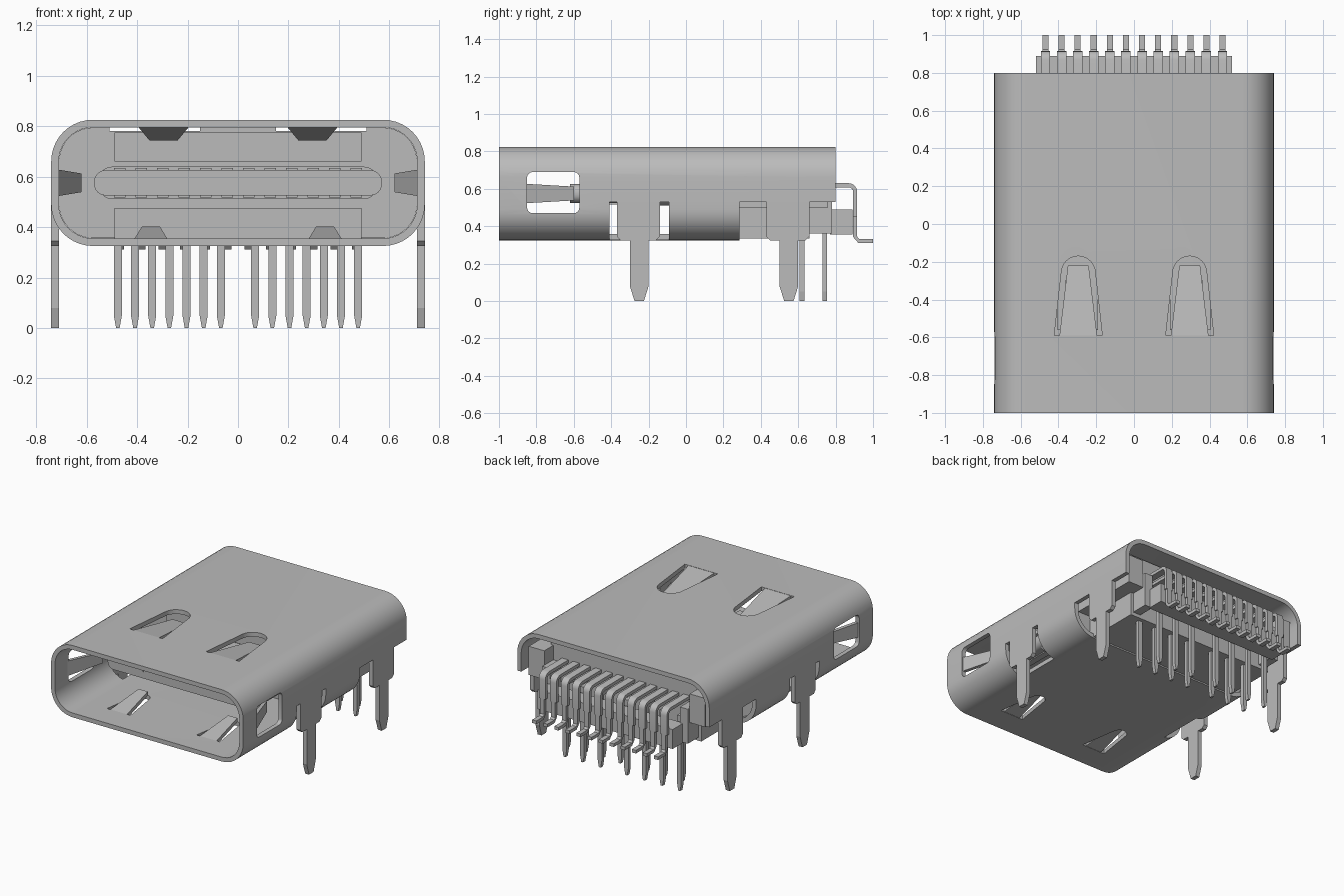
import bpy, bmesh, math

if "Cube" in bpy.data.objects:
    bpy.data.objects.remove(bpy.data.objects["Cube"])

grey = bpy.data.materials.new("light grey")
grey.use_nodes = True
COLOUR = (0.5, 0.5, 0.5, 1)
grey.diffuse_color = COLOUR
grey.node_tree.nodes["Principled BSDF"].inputs["Base Color"].default_value = COLOUR

FRONT, BACK, MID_Z = -1.0, 0.8, 0.575
HALF_W, HALF_H, WALL = 0.74, 0.25, 0.03


def prism(name, points, axis, a, b):
    """Extrude a 2D outline along an axis from a to b."""
    place = {"x": lambda p, d: (d, p[0], p[1]),
             "y": lambda p, d: (p[0], d, p[1]),
             "z": lambda p, d: (p[0], p[1], d)}[axis]
    bm = bmesh.new()
    face = bm.faces.new([bm.verts.new(place(p, a)) for p in points])
    ext = bmesh.ops.extrude_face_region(bm, geom=[face])
    shift = place((0, 0), b - a)
    verts = [g for g in ext["geom"] if isinstance(g, bmesh.types.BMVert)]
    bmesh.ops.translate(bm, verts=verts, vec=shift)
    bmesh.ops.recalc_face_normals(bm, faces=bm.faces)
    mesh = bpy.data.meshes.new(name)
    bm.to_mesh(mesh)
    bm.free()
    mesh.materials.append(grey)
    obj = bpy.data.objects.new(name, mesh)
    bpy.context.collection.objects.link(obj)
    return obj


def box(name, x0, x1, y0, y1, z0, z1):
    return prism(name, [(x0, y0), (x1, y0), (x1, y1), (x0, y1)], "z", z0, z1)


def round_rect(cx, cy, hw, hh, r, steps=10):
    """Outline of a rectangle with round corners."""
    pts = []
    for k, (sx, sy) in enumerate([(1, 1), (-1, 1), (-1, -1), (1, -1)]):
        for i in range(steps + 1):
            t = math.pi / 2 * (k + i / steps)
            pts.append((cx + sx * (hw - r) + r * math.cos(t),
                        cy + sy * (hh - r) + r * math.sin(t)))
    return pts


def activate(obj):
    bpy.ops.object.select_all(action="DESELECT")
    obj.select_set(True)
    bpy.context.view_layer.objects.active = obj


def cut(obj, cutter):
    """Subtract the cutter and discard it."""
    cutter.hide_render = True
    mod = obj.modifiers.new("cut", "BOOLEAN")
    mod.operation, mod.object, mod.solver = "DIFFERENCE", cutter, "EXACT"
    activate(obj)
    bpy.ops.object.modifier_apply(modifier=mod.name)
    bpy.data.objects.remove(cutter)


def smooth(obj):
    activate(obj)
    bpy.ops.object.shade_smooth_by_angle(angle=math.radians(30))


def strip(name, path, axis, a, b, thick):
    """Bent sheet: offset an open path to a closed band, then extrude it."""
    side = []
    for i, p in enumerate(path):
        q, r = path[max(i - 1, 0)], path[min(i + 1, len(path) - 1)]
        dx, dy = r[0] - q[0], r[1] - q[1]
        n = math.hypot(dx, dy)
        side.append((p[0] - dy / n * thick, p[1] + dx / n * thick))
    return prism(name, path + side[::-1], axis, a, b)


def spring(name, x, y0, y1, z0, z1, w0, w1, thick):
    """Tapered tongue bent inwards from the shell wall."""
    obj = box(name, -1, 1, y0, y1, 0, thick)
    for v in obj.data.vertices:
        tip = v.co.y > (y0 + y1) / 2
        v.co.x = x + math.copysign(w1 if tip else w0, v.co.x)
        v.co.z += z1 if tip else z0
    return obj


# Metal shell: rounded tube
shell = prism("shell", round_rect(0, MID_Z, HALF_W, HALF_H, 0.165), "y", FRONT, BACK)
cut(shell, prism("bore", round_rect(0, MID_Z, HALF_W - WALL, HALF_H - WALL, 0.135),
                 "y", FRONT - 0.1, BACK + 0.1))
# Open rear underside, side notches and latch windows
cut(shell, box("rear_cut", -1, 1, 0.285, 1, 0.2, 0.53))
for s in (-1, 1):
    cut(shell, box("notch_cut", *sorted((s * 0.6, s)), -0.41, -0.09, 0.2, 0.53))
    cut(shell, prism("window_cut", round_rect(-0.71, 0.58, 0.14, 0.11, 0.03, 4),
                     "x", s * 0.6, s * 0.9))
    # Arched slots in the top and smaller ones in the bottom
    c = s * 0.295
    arch = [(c + 0.09 * math.cos(math.pi * i / 12), -0.26 + 0.09 * math.sin(math.pi * i / 12))
            for i in range(13)]
    cut(shell, prism("top_slot_cut", [(c + 0.127, -0.59)] + arch + [(c - 0.127, -0.59)],
                     "z", 0.75, 0.9))
    c = s * 0.345
    arch = [(c + 0.05 * math.cos(math.pi * i / 8), -0.56 + 0.05 * math.sin(math.pi * i / 8))
            for i in range(9)]
    cut(shell, prism("bottom_slot_cut", [(c + 0.09, -0.82)] + arch + [(c - 0.09, -0.82)],
                     "z", 0.2, 0.4))
smooth(shell)

for s, side in ((-1, "right"), (1, "left")):
    # Spring fingers
    spring(side + "_top_spring", s * 0.295, -0.595, -0.22, 0.796, 0.742, 0.1, 0.055, 0.028)
    spring(side + "_bottom_spring", s * 0.345, -0.825, -0.55, 0.326, 0.375, 0.065, 0.035, 0.028)
    latch = spring(side + "_side_spring", MID_Z, -0.86, -0.6, 0.71, 0.62, 0.052, 0.037, 0.025)
    for v in latch.data.vertices:
        v.co.x, v.co.z = s * v.co.z, v.co.x
    if s > 0:
        latch.data.flip_normals()
    # Solder legs stamped from the shell sides
    for name, y0, y1, p in (("front", -0.37, -0.14, -0.25), ("rear", 0.43, 0.66, 0.55)):
        outline = [(y0, 0.535), (y0, 0.345), (y0 + 0.02, 0.325), (p - 0.05, 0.325),
                   (p - 0.05, 0.08), (p - 0.025, 0), (p + 0.025, 0), (p + 0.05, 0.08),
                   (p + 0.05, 0.325), (y1 - 0.02, 0.325), (y1, 0.345), (y1, 0.535)]
        prism(f"{side}_{name}_leg", outline, "x", s * (HALF_W - WALL), s * HALF_W)

# Insulating housing
housing = prism("housing", round_rect(0, MID_Z, 0.709, 0.219, 0.134), "y", -0.05, 0.25)
for s in (-1, 1):
    cut(housing, box("gap_cut", *sorted((s * 0.15, s * 0.51)), -0.1, 0.3, 0.78, 0.9))
smooth(housing)
box("housing_rear", -0.58, 0.58, 0.25, 0.66, 0.335, 0.78)
for s in (-1, 1):
    box("housing_flank", *sorted((s * 0.56, s * 0.68)), 0.25, 0.76, 0.5, 0.7)
    box("comb_arm", *sorted((s * 0.5, s * 0.56)), 0.6, 0.78, 0.36, 0.6)
box("pin_comb", -0.52, 0.52, 0.77, 0.89, 0.355, 0.49)
for z0, z1 in ((0.66, 0.775), (0.35, 0.475)):
    box("shield_plate", -0.49, 0.49, -0.085, -0.04, z0, z1)

# Centre tongue with contacts on both faces
tongue = prism("tongue", round_rect(0, MID_Z, 0.57, 0.05, 0.045, 6), "y", -0.62, 0)
smooth(tongue)
base = prism("tongue_base", round_rect(0, MID_Z, 0.55, 0.064, 0.05, 6), "y", -0.3, 0)
smooth(base)
for x in (-0.42, 0, 0.42):
    w = 0.085 if x == 0 else 0.125
    box("tongue_inlay", x - w, x + w, -0.624, -0.6, 0.569, 0.584)

PITCH = 0.0852
for i in range(12):
    x = (i - 5.5) * PITCH
    for z in (0.625, 0.517):
        box("contact", x - 0.022, x + 0.022, -0.56, -0.28, z, z + 0.008)
    # Surface solder pins: wide bent upper part, narrow foot
    arc = [(0.87 + 0.045 * math.sin(t), 0.585 + 0.045 * math.cos(t))
           for t in (0, 0.4, 0.8, 1.2, math.pi / 2)]
    smooth(strip("bent_pin", [(0.64, 0.63)] + arc + [(0.915, 0.45)], "x",
                 x - 0.025, x + 0.025, -0.022))
    strip("pin_foot", [(0.915, 0.46), (0.915, 0.345), (0.925, 0.332), (1.0, 0.332)],
          "x", x - 0.016, x + 0.016, -0.022)

# Through-hole pins in two staggered rows
for i in range(7):
    for s in (-1, 1):
        x = s * (0.068 + i * 0.068)
        y, top = (0.62, 0.4) if (i % 2 == 0) == (s > 0) else (0.742, 0.525)
        prism("through_pin", [(x - 0.016, top), (x - 0.016, 0.05), (x - 0.007, 0),
                              (x + 0.007, 0), (x + 0.016, 0.05), (x + 0.016, top)],
              "y", y - 0.013, y + 0.013)
        if top > 0.5:
            box("through_pin_arm", x - 0.016, x + 0.016, 0.64, 0.755, 0.5, 0.525)
